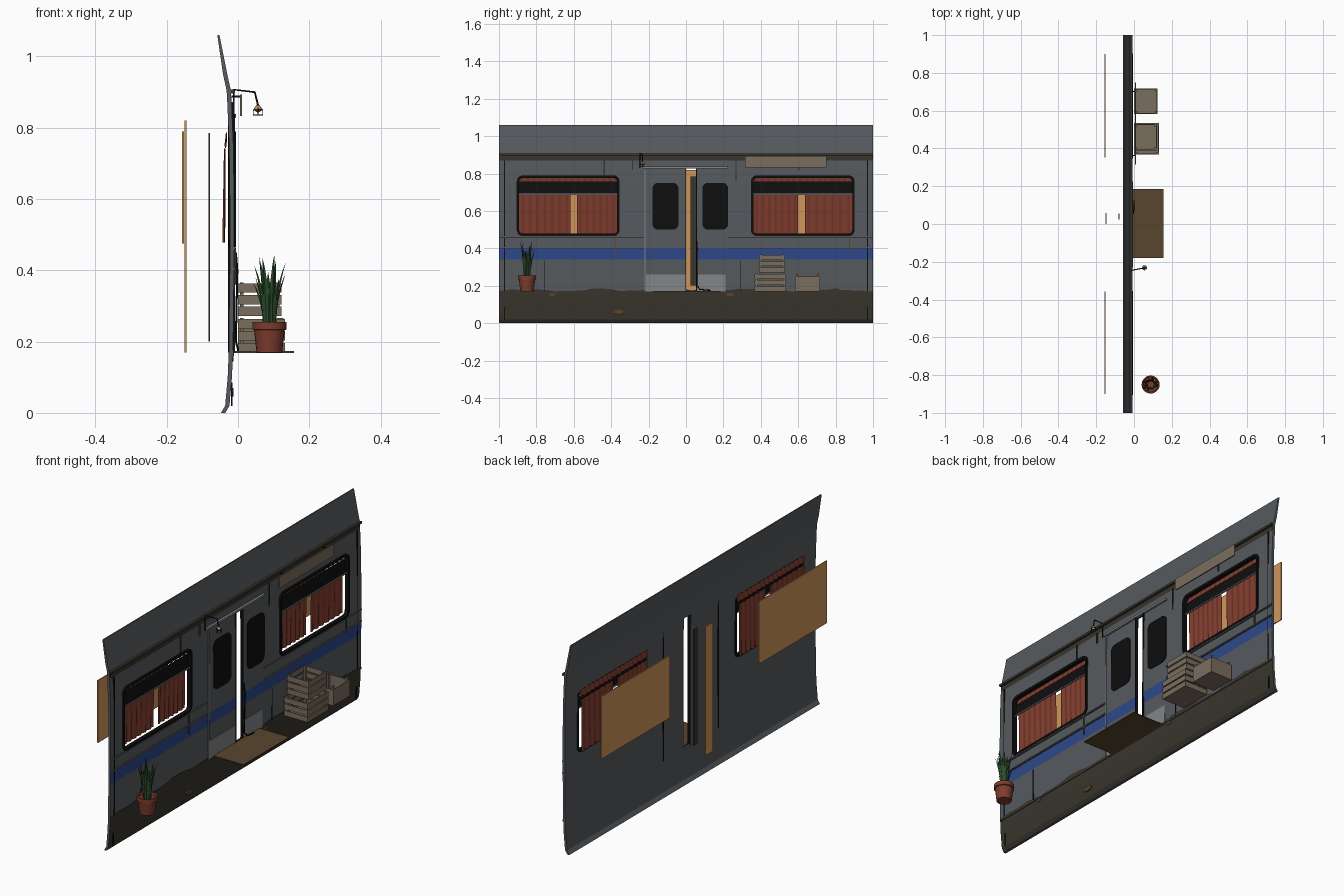
import bpy, bmesh, math, random
from mathutils import Matrix, Vector

random.seed(4)
if "Cube" in bpy.data.objects:
    bpy.data.objects.remove(bpy.data.objects["Cube"])


def material(name, rgb):
    lin = [((c / 255 + 0.055) / 1.055) ** 2.4 if c > 10 else c / 3300 for c in rgb]
    m = bpy.data.materials.new(name)
    m.use_nodes = True
    m.diffuse_color = (*lin, 1)
    m.node_tree.nodes["Principled BSDF"].inputs["Base Color"].default_value = (*lin, 1)
    return m


grey = material("grey_paint", (86, 90, 94))
grime = material("olive_grime", (56, 53, 44))
blue = material("blue_paint", (46, 72, 138))
red = material("terracotta_red", (126, 59, 45))
tan = material("light_wood", (208, 150, 90))
crate_wood = material("weathered_wood", (122, 110, 94))
black = material("black_rubber", (14, 14, 15))
green = material("leaf_green", (42, 76, 42))
brown = material("mat_brown", (88, 70, 46))
light = material("bare_metal", (130, 134, 137))


def finish(name, bm, *mats):
    bmesh.ops.recalc_face_normals(bm, faces=bm.faces)
    me = bpy.data.meshes.new(name)
    bm.to_mesh(me)
    bm.free()
    for m in mats:
        me.materials.append(m)
    ob = bpy.data.objects.new(name, me)
    bpy.context.collection.objects.link(ob)
    return ob


def activate(ob):
    bpy.ops.object.select_all(action="DESELECT")
    ob.select_set(True)
    bpy.context.view_layer.objects.active = ob


def boxes(name, mat, *extents):
    bm = bmesh.new()
    for x0, x1, y0, y1, z0, z1 in extents:
        mid = Vector((x0 + x1, y0 + y1, z0 + z1)) / 2
        size = Matrix.Diagonal((x1 - x0, y1 - y0, z1 - z0, 1))
        bmesh.ops.create_cube(bm, size=1, matrix=Matrix.Translation(mid) @ size)
    return finish(name, bm, mat)


def prism(name, mat, outline, x0, x1):
    """Extrude a (y, z) outline along x."""
    bm = bmesh.new()
    face = bm.faces.new([bm.verts.new((x0, y, z)) for y, z in outline])
    ext = bmesh.ops.extrude_face_region(bm, geom=[face])["geom"]
    bmesh.ops.translate(bm, vec=(x1 - x0, 0, 0), verts=[v for v in ext if isinstance(v, bmesh.types.BMVert)])
    return finish(name, bm, mat)


def rounded(y0, y1, z0, z1, r, n=5):
    pts = []
    for k, (cy, cz) in enumerate([(y1 - r, z1 - r), (y0 + r, z1 - r), (y0 + r, z0 + r), (y1 - r, z0 + r)]):
        for i in range(n + 1):
            a = math.pi / 2 * (k + i / n)
            pts.append((cy + r * math.cos(a), cz + r * math.sin(a)))
    return pts


def tube(name, mat, paths, r):
    cu = bpy.data.curves.new(name, "CURVE")
    cu.dimensions, cu.bevel_depth, cu.bevel_resolution = "3D", r, 1
    for pts in paths:
        sp = cu.splines.new("POLY")
        sp.points.add(len(pts) - 1)
        for p, co in zip(sp.points, pts):
            p.co = (*co, 1)
    cu.materials.append(mat)
    ob = bpy.data.objects.new(name, cu)
    bpy.context.collection.objects.link(ob)
    activate(ob)
    bpy.ops.object.convert(target="MESH")


# Wall panel: curved side profile swept along y, bands coloured by height
outer = [(-.036, 0), (-.024, .02), (-.017, .1), (-.014, .17), (-.012, .34), (-.011, .40), (-.011, .6),
         (-.013, .75), (-.018, .87), (-.02, .905), (-.03, .95), (-.052, 1.06)]
inner = [(x - (.006 if z > 1 else .012), z) for x, z in outer]
bm = bmesh.new()
ends = [[bm.verts.new((x, y, z)) for x, z in outer + inner[::-1]] for y in (-1, 1)]
for e in ends:
    bm.faces.new(e)
for i in range(len(ends[0])):
    j = (i + 1) % len(ends[0])
    f = bm.faces.new((ends[0][i], ends[0][j], ends[1][j], ends[1][i]))
    z = f.calc_center_median().z
    if i < len(outer) - 1:
        f.material_index = 1 if z < .17 or .87 < z < .905 else 2 if .34 < z < .4 else 0
wall = finish("wall_panel", bm, grey, grime, blue)

# Openings for the two windows and the gap between the door leaves
windows = {"rear": (-.905, -.355), "fore": (.347, .902)}
cutters = [prism("cutter", grey, rounded(a + .006, b - .006, .472, .784, .03), -.1, .1) for a, b in windows.values()]
cutters.append(boxes("cutter", grey, (-.1, .1, 0, .055, .17, .83)))
for c in cutters:
    c.hide_render = True
    mod = wall.modifiers.new("cut", "BOOLEAN")
    mod.object, mod.operation, mod.solver = c, "DIFFERENCE", "EXACT"
    activate(wall)
    bpy.ops.object.modifier_apply(modifier=mod.name)
    bpy.data.objects.remove(c)


def cloth(name, y0, y1, z0, z1, x, depth, waves, scallop=0):
    """Pleated sheet with an optional scalloped hem."""
    bm = bmesh.new()
    n, rows = waves * 8, []
    for i in range(n + 1):
        p = 2 * math.pi * waves * i / n
        y = y0 + (y1 - y0) * i / n
        hem = z0 + scallop * abs(math.cos(p / 2))
        rows.append([bm.verts.new((x + depth * math.sin(p) * .6, y, z1)),
                     bm.verts.new((x - .003 + depth * math.sin(p), y, hem))])
    for a, b in zip(rows, rows[1:]):
        bm.faces.new((a[0], a[1], b[1], b[0]))
    ob = finish(name, bm, red)
    activate(ob)
    bpy.ops.object.shade_smooth_by_angle(angle=math.radians(40))


# Windows: rubber seal, hopper pane, curtains, valance and backing board
for side, (a, b) in windows.items():
    bm = bmesh.new()
    loops = [[bm.verts.new((x, y, z)) for y, z in rounded(a + d, b - d, .465 + d, .79 - d, .034 - d)]
             for x, d in ((-.026, 0), (-.006, 0), (-.006, .013), (-.026, .013))]
    for k in range(4):
        p, q = loops[k], loops[(k + 1) % 4]
        for i in range(len(p)):
            j = (i + 1) % len(p)
            bm.faces.new((p[i], p[j], q[j], q[i]))
    finish(side + "_window_seal", bm, black)
    bm = bmesh.new()
    bm.faces.new([bm.verts.new(v) for v in ((-.014, a + .012, .69), (-.014, b - .012, .69),
                                            (-.027, b - .012, .757), (-.027, a + .012, .757))])
    finish(side + "_hopper_pane", bm, black)
    boxes(side + "_hopper_bar", light, (-.018, -.011, a + .012, b - .012, .686, .692))
    gap = a + .288 if side == "rear" else a + .253
    cloth(side + "_curtain_a", a + .013, gap, .478, .742, -.037, .004, 7)
    cloth(side + "_curtain_b", gap + .035, b - .013, .478, .742, -.037, .004, 6)
    cloth(side + "_valance", a + .005, b - .005, .742, .787, -.032, .003, 16, .012)
    boxes(side + "_backing_board", tan, (-.157, -.152, a + .005, b - .002, .475, .79))

# Door: leaf windows, kick plates, seams, track and boards behind the gap
prism("left_door_window", black, rounded(-.18, -.04, .5, .75, .03), -.014, -.008)
prism("right_door_window", black, rounded(.088, .225, .5, .75, .03), -.014, -.008)
boxes("door_kick_plates", light, (-.016, -.0105, -.215, -.002, .17, .26), (-.016, -.0105, .057, .21, .17, .26))
boxes("door_edge_strip", light, (-.015, -.008, -.222, -.216, .17, .83))
boxes("door_track", light, (-.018, -.005, -.23, .225, .828, .838))
boxes("door_gap_seals", black, (-.024, -.009, -.003, .001, .17, .83), (-.024, -.009, .053, .058, .17, .83))
boxes("door_inner_seams", black, (-.028, -.022, -.222, -.219, .17, .83), (-.028, -.022, .217, .22, .17, .83),
      (-.028, -.022, -.222, .22, .829, .832))
boxes("inner_tan_board", tan, (-.15, -.145, 0, .057, .17, .82))
boxes("inner_dark_board", grime, (-.083, -.078, .025, .055, .2, .785))
tube("door_cable", black, [[(-.006, .056, .45), (-.002, .06, .4), (-.006, .058, .2), (0, .075, .18), (0, .13, .175)]], .003)

# Gutter, trim ribs and panel seams
boxes("gutter", grime, (-.026, -.008, -1, 1, .896, .907))
for z in (.402, .46):
    boxes("trim_rib", grey, *[(-.014, -.007, y0, y1, z, z + .006) for y0, y1 in ((-1, -.225), (.225, 1))])
    boxes("trim_shadow", grime, *[(-.014, -.009, y0, y1, z - .004, z) for y0, y1 in ((-1, -.225), (.225, 1))])
seams = [(-.017, -.0105, y, y + .004, z0, z1) for y, z0, z1 in
         ((-.972, .17, .87), (.968, .17, .87), (-.757, .17, .335), (.288, .17, .335))]
boxes("panel_seams", black, *seams, (-.02, -.0155, -.972, -.968, .02, .085), (-.02, -.0155, .968, .972, .02, .085))

# Grime: wavy edge, drips and rust patches
edge = [(-1 + i / 30, .172 + random.uniform(0, .01) + .005 * math.sin(i * .5)) for i in range(61)]
prism("grime_edge", grime, [(-1, .16)] + edge + [(1, .16)][:1], -.016, -.0115)
boxes("grime_drips", grime, *[(-.018, -.0105, y, y + .006, z, .872) for y, z in
                              ((-.44, .78), (-.29, .82), (.265, .76), (.6, .82))])
boxes("rust_drips", brown, *[(-.013, -.006, y, y + .006, z, .462) for y, z in ((-.382, .36), (.872, .395))])
for y, z, r in ((-.715, .153, .018), (-.36, .058, .03), (.235, .153, .022)):
    prism("rust_patch", brown, [(y + r * math.cos(t * .6283), z + .4 * r * math.sin(t * .6283)) for t in range(10)],
          -.02, -.013)

# Sign board on brackets
boxes("sign_board", crate_wood, (.005, .011, .315, .75, .833, .893))
boxes("sign_brackets", black, *[(-.018, .006, y, y + .005, .885, .89) for y in (.36, .7)])

# Wall lamp with arm, bulb and wire cage
tube("lamp_arm", black, [[(-.012, -.245, .83), (-.012, -.245, .907), (.047, -.234, .9), (.055, -.232, .868)]], .003)
bm = bmesh.new()
bmesh.ops.create_uvsphere(bm, u_segments=12, v_segments=8, radius=.01, matrix=Matrix.Translation((.056, -.232, .853)))
finish("lamp_bulb", bm, tan)
cage = [[(.056 + .013 * math.cos(t * .7854), -.232 + .013 * math.sin(t * .7854), z) for t in range(9)] for z in (.836, .85)]
cage += [[(.056, -.232, .868), cage[1][t], cage[0][t]] for t in range(0, 8, 2)]
tube("lamp_cage", black, cage, .001)

# Doorstep mat
boxes("door_mat", brown, (-.012, .157, -.18, .185, .168, .173))


def crate(name, x0, x1, y0, y1, z0, z1, slats):
    t, parts = .005, [(x0, x1, y0, y1, z0, z0 + .006)]
    pitch = (z1 - z0) / slats
    for i in range(slats):
        a, b = z0 + pitch * i, z0 + pitch * (i + .8)
        parts += [(x0, x0 + t, y0, y1, a, b), (x1 - t, x1, y0, y1, a, b),
                  (x0, x1, y0, y0 + t, a, b), (x0, x1, y1 - t, y1, a, b)]
    for x in (x0 + t, x1 - 3 * t):
        for y in (y0 + t, y1 - 3 * t):
            parts.append((x, x + 2 * t, y, y + 2 * t, z0, z1 - .004))
    boxes(name, crate_wood, *parts)


# Stacked crates and a storage box
crate("lower_crate", 0, .132, .367, .535, .17, .27, 3)
crate("upper_crate", 0, .122, .39, .53, .272, .37, 3)
crate("storage_box", 0, .125, .582, .717, .17, .27, 1)

# Potted plant
bm = bmesh.new()
steps = [(0, .17), (.036, .17), (.043, .232), (.048, .234), (.048, .255), (.041, .255), (.039, .243), (0, .243)]
rings = [bm.verts.new((r, 0, z)) for r, z in steps]
edges = [bm.edges.new(p) for p in zip(rings, rings[1:])]
bmesh.ops.spin(bm, geom=rings + edges, axis=(0, 0, 1), cent=(0, 0, 0), angle=2 * math.pi, steps=20)
bmesh.ops.remove_doubles(bm, verts=bm.verts, dist=.0005)
bmesh.ops.translate(bm, verts=bm.verts, vec=(.088, -.85, 0))
activate(finish("plant_pot", bm, red))
bpy.ops.object.shade_smooth_by_angle(angle=math.radians(35))

bm = bmesh.new()
for k in range(16):
    a = k * 2.4
    out, side = Vector((math.cos(a), math.sin(a), 0)), Vector((-math.sin(a), math.cos(a), 0))
    lean, height = random.uniform(.01, .036), random.uniform(.12, .2)
    rows = []
    for t in (0, .3, .6, .85, 1):
        c = Vector((.088, -.85, .243 + height * t)) + out * (.014 + lean * t * t)
        w = .009 * (1 - t ** 3) + .0004
        rows.append([bm.verts.new(c - side * w), bm.verts.new(c + out * w * .5), bm.verts.new(c + side * w)])
    for p, q in zip(rows, rows[1:]):
        for i in (0, 1):
            bm.faces.new((p[i], p[i + 1], q[i + 1], q[i]))
finish("plant_leaves", bm, green)
